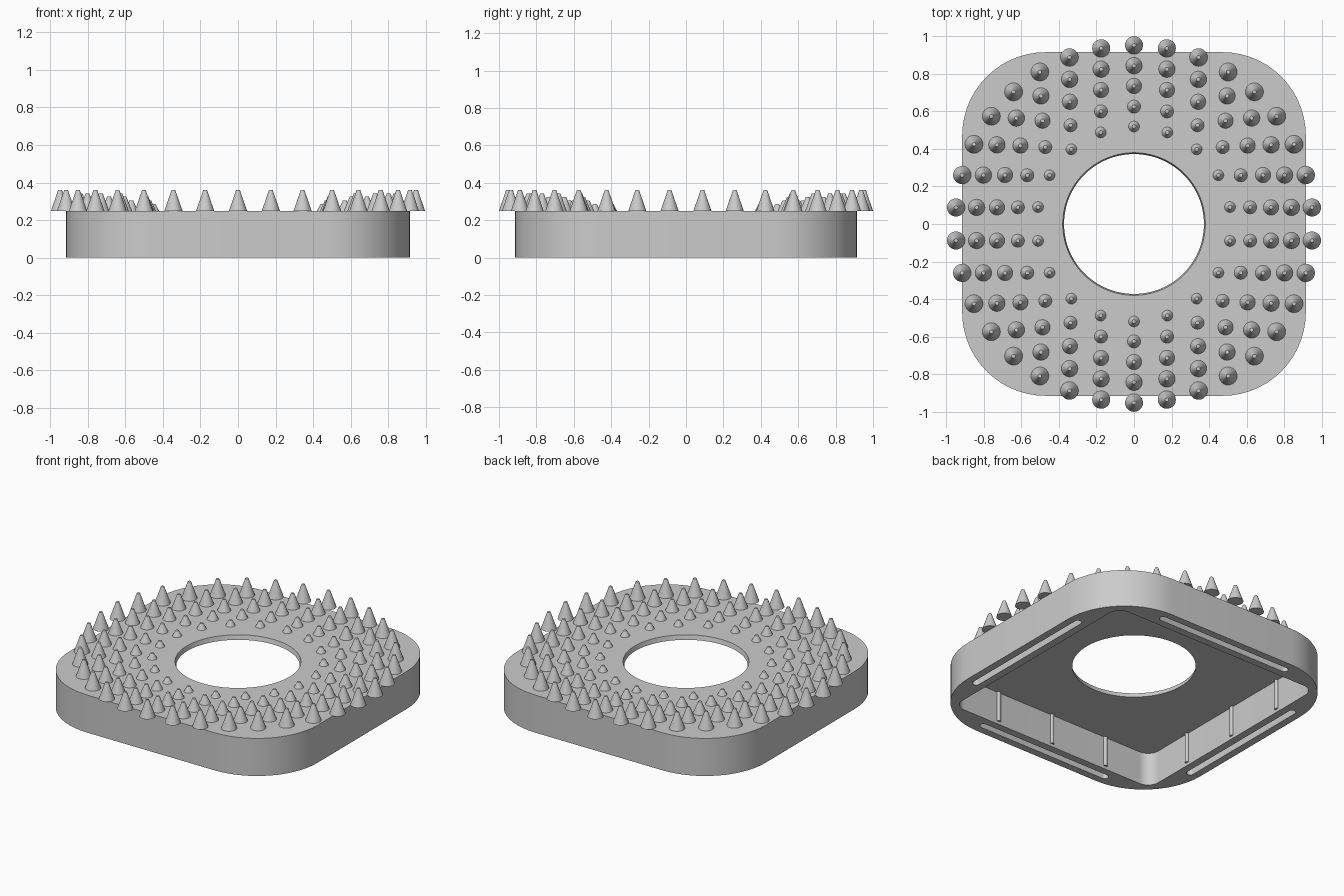
import bpy, bmesh, math
from math import pi, sin, cos

cube = bpy.data.objects.get("Cube")
if cube:
    bpy.data.objects.remove(cube, do_unlink=True)

grey = bpy.data.materials.new("plain_grey")
grey.use_nodes = True
grey.diffuse_color = (0.6, 0.6, 0.6, 1)
grey.node_tree.nodes["Principled BSDF"].inputs["Base Color"].default_value = (0.6, 0.6, 0.6, 1)

HEIGHT, CEILING, HALF = 0.25, 0.22, 0.915


def finish(name, bm):
    bmesh.ops.recalc_face_normals(bm, faces=bm.faces)
    mesh = bpy.data.meshes.new(name)
    bm.to_mesh(mesh)
    bm.free()
    mesh.materials.append(grey)
    obj = bpy.data.objects.new(name, mesh)
    bpy.context.collection.objects.link(obj)
    return obj


def smooth(obj):
    bpy.ops.object.select_all(action="DESELECT")
    obj.select_set(True)
    bpy.context.view_layer.objects.active = obj
    bpy.ops.object.shade_smooth_by_angle(angle=math.radians(35))


def rounded_prism(name, hx, hy, radius, z0, z1, centre=(0, 0), steps=14):
    """Rounded rectangle extruded from z0 to z1."""
    bm = bmesh.new()
    verts = []
    for q, (sx, sy) in enumerate([(1, 1), (-1, 1), (-1, -1), (1, -1)]):
        for i in range(steps + 1):
            a = (q + i / steps) * pi / 2
            verts.append(bm.verts.new((centre[0] + sx * (hx - radius) + radius * cos(a),
                                       centre[1] + sy * (hy - radius) + radius * sin(a), z0)))
    face = bm.faces.new(verts)
    top = bmesh.ops.extrude_face_region(bm, geom=[face])["geom"]
    bmesh.ops.translate(bm, vec=(0, 0, z1 - z0),
                        verts=[v for v in top if isinstance(v, bmesh.types.BMVert)])
    return finish(name, bm)


def cone(name, r1, r2, z0, z1, segments):
    bm = bmesh.new()
    bmesh.ops.create_cone(bm, cap_ends=True, segments=segments, radius1=r1, radius2=r2, depth=z1 - z0)
    bmesh.ops.translate(bm, vec=(0, 0, (z0 + z1) / 2), verts=bm.verts)
    return finish(name, bm)


def cut(target, cutter):
    mod = target.modifiers.new("cut", "BOOLEAN")
    mod.operation, mod.solver, mod.object = "DIFFERENCE", "EXACT", cutter
    bpy.context.view_layer.objects.active = target
    bpy.ops.object.modifier_apply(modifier=mod.name)
    bpy.data.objects.remove(cutter, do_unlink=True)


# Hollow body with an open underside and a slightly tapered centre hole
body = rounded_prism("body", HALF, HALF, 0.445, 0, HEIGHT)
cut(body, rounded_prism("cavity_cutter", 0.77, 0.77, 0.08, -0.1, CEILING))
cut(body, cone("hole_cutter", 0.37, 0.38, CEILING - 0.01, HEIGHT + 0.001, 96))

# Long slots in the underside of each wall
for side in (-1, 1):
    cut(body, rounded_prism("slot_cutter", 0.5, 0.023, 0.022, -0.1, 0.2, (0, side * 0.843), 6))
    cut(body, rounded_prism("slot_cutter", 0.023, 0.5, 0.022, -0.1, 0.2, (side * 0.843, 0), 6))
smooth(body)

# Slim ribs on the inner walls
for side in (-1, 1):
    for t in (-0.42, 0, 0.42):
        for centre in ((t, side * 0.77), (side * 0.77, t)):
            smooth(rounded_prism("inner_rib", 0.013, 0.013, 0.012, 0.02, CEILING, centre, 4))

# Rings of spikes, shrinking towards the hole: ring radius, count, base radius, height
rings = [(0.952, 34, 0.048, 0.11), (0.843, 30, 0.044, 0.093), (0.735, 26, 0.041, 0.075),
         (0.625, 22, 0.035, 0.055), (0.519, 18, 0.029, 0.036)]
for number, (ring, count, base, height) in enumerate(rings):
    first = cone(f"spike_ring_{number + 1}", base, 0.01, HEIGHT, HEIGHT + height, 24)
    smooth(first)
    for i in range(count):
        spike = first if i == 0 else first.copy()
        if i:
            bpy.context.collection.objects.link(spike)
        a = 2 * pi * i / count
        spike.location = (ring * sin(a), ring * cos(a), 0)
